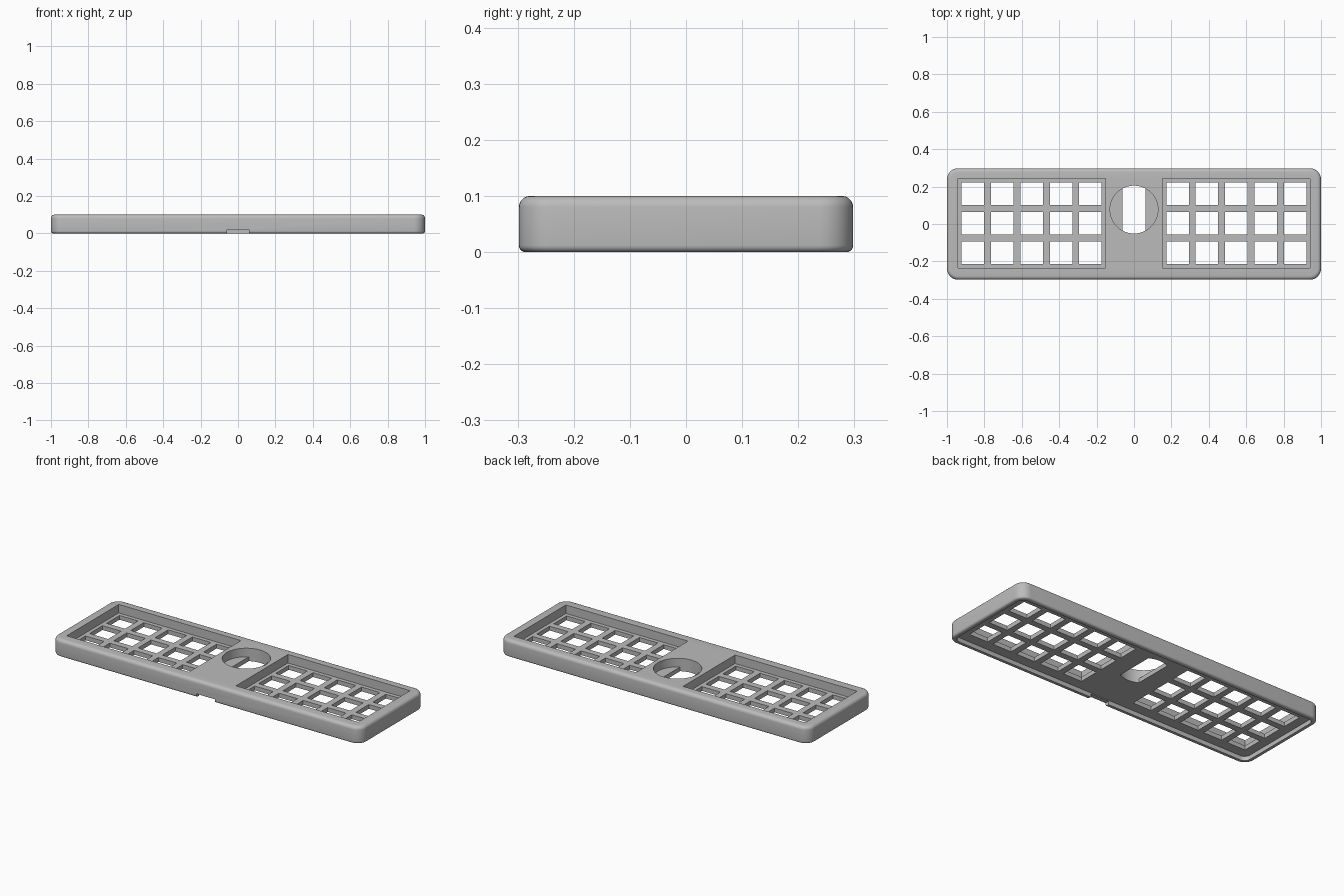
import bpy
import bmesh
from mathutils import Matrix, Vector

if "Cube" in bpy.data.objects:
    bpy.data.objects.remove(bpy.data.objects["Cube"], do_unlink=True)

GREY = (0.5, 0.5, 0.5, 1)
mat = bpy.data.materials.new("plain grey")
mat.use_nodes = True
mat.diffuse_color = GREY
mat.node_tree.nodes["Principled BSDF"].inputs["Base Color"].default_value = GREY

# Main dimensions
HALF_X, HALF_Y, HEIGHT = 1.0, 0.298, 0.1
CEILING, FLOOR = 0.025, 0.05      # underside and top of the key plate
PITCH, KEY = 0.157, 0.12
PAD_X, PAD_Y = 0.547, 0.004       # centre of each key field
DIAL_Y, DIAL_R = 0.077, 0.128


def add_box(bm, x, y, z):
    """Add a box given its (low, high) range on each axis."""
    size = Vector(b - a for a, b in (x, y, z))
    mid = Vector((a + b) / 2 for a, b in (x, y, z))
    bmesh.ops.create_cube(bm, size=1, matrix=Matrix.Translation(mid) @ Matrix.Diagonal(size).to_4x4())


def span(centre, width):
    return (centre - width / 2, centre + width / 2)


def round_corners(bm, radius):
    edges = [e for e in bm.edges if abs(e.verts[0].co.z - e.verts[1].co.z) > 0.01]
    bmesh.ops.bevel(bm, geom=edges, offset=radius, segments=8, profile=0.5, affect='EDGES')


def round_rim(bm, z, radius):
    edges = [e for e in bm.edges if all(abs(v.co.z - z) < 1e-5 for v in e.verts)]
    bmesh.ops.bevel(bm, geom=edges, offset=radius, segments=5, profile=0.5, affect='EDGES')


def finish(name, bm):
    mesh = bpy.data.meshes.new(name)
    bm.to_mesh(mesh)
    bm.free()
    obj = bpy.data.objects.new(name, mesh)
    mesh.materials.append(mat)
    bpy.context.collection.objects.link(obj)
    return obj


def cut(target, name, bm):
    """Subtract the cutter from the target, then discard it."""
    cutter = finish(name, bm)
    cutter.hide_render = True
    mod = target.modifiers.new(name, 'BOOLEAN')
    mod.operation, mod.solver, mod.object = 'DIFFERENCE', 'EXACT', cutter
    bpy.context.view_layer.objects.active = target
    bpy.ops.object.modifier_apply(modifier=name)
    bpy.data.objects.remove(cutter, do_unlink=True)


# Rounded outer case
bm = bmesh.new()
add_box(bm, (-HALF_X, HALF_X), (-HALF_Y, HALF_Y), (0, HEIGHT))
round_corners(bm, 0.06)
round_rim(bm, HEIGHT, 0.02)
round_rim(bm, 0, 0.012)
case = finish("keyboard_case", bm)

# Hollow underside
bm = bmesh.new()
add_box(bm, span(0, 2 * HALF_X - 0.05), span(0, 2 * HALF_Y - 0.05), (-0.05, CEILING))
round_corners(bm, 0.035)
cut(case, "underside_hollow", bm)

# Two recessed key fields
bm = bmesh.new()
for side in (-1, 1):
    add_box(bm, span(side * PAD_X, 0.79), span(PAD_Y, 0.48), (FLOOR, 0.2))
cut(case, "key_field_recesses", bm)

# Key openings, five by three on each side
bm = bmesh.new()
for side in (-1, 1):
    for col in range(-2, 3):
        for row in range(-1, 2):
            add_box(bm, span(side * PAD_X + col * PITCH, KEY),
                    span(PAD_Y + row * PITCH, KEY), (-0.1, 0.2))
cut(case, "key_openings", bm)

# Round dial recess
bm = bmesh.new()
bmesh.ops.create_cone(bm, cap_ends=True, segments=64, radius1=DIAL_R, radius2=DIAL_R,
                      depth=0.2, matrix=Matrix.Translation((0, DIAL_Y, FLOOR + 0.1)))
cut(case, "dial_recess", bm)

# Slot through the dial floor, its ends following the circle
bm = bmesh.new()
bmesh.ops.create_cone(bm, cap_ends=True, segments=64, radius1=DIAL_R, radius2=DIAL_R,
                      depth=0.2, matrix=Matrix.Translation((0, DIAL_Y, FLOOR)))
for side in (-1, 1):
    geom = bm.verts[:] + bm.edges[:] + bm.faces[:]
    res = bmesh.ops.bisect_plane(bm, geom=geom, plane_co=(side * 0.062, 0, 0),
                                 plane_no=(side, 0, 0), clear_outer=True)
    rim = [e for e in res["geom_cut"] if isinstance(e, bmesh.types.BMEdge)]
    bmesh.ops.contextual_create(bm, geom=rim)
bmesh.ops.recalc_face_normals(bm, faces=bm.faces)
cut(case, "dial_slot", bm)

# Cable notch in the front wall
bm = bmesh.new()
add_box(bm, span(0, 0.12), (-0.4, -0.26), (-0.1, 0.02))
cut(case, "cable_notch", bm)

# Smooth rounded edges, keep cut edges crisp
bpy.ops.object.select_all(action='DESELECT')
case.select_set(True)
bpy.context.view_layer.objects.active = case
bpy.ops.object.shade_smooth_by_angle(angle=0.6)
